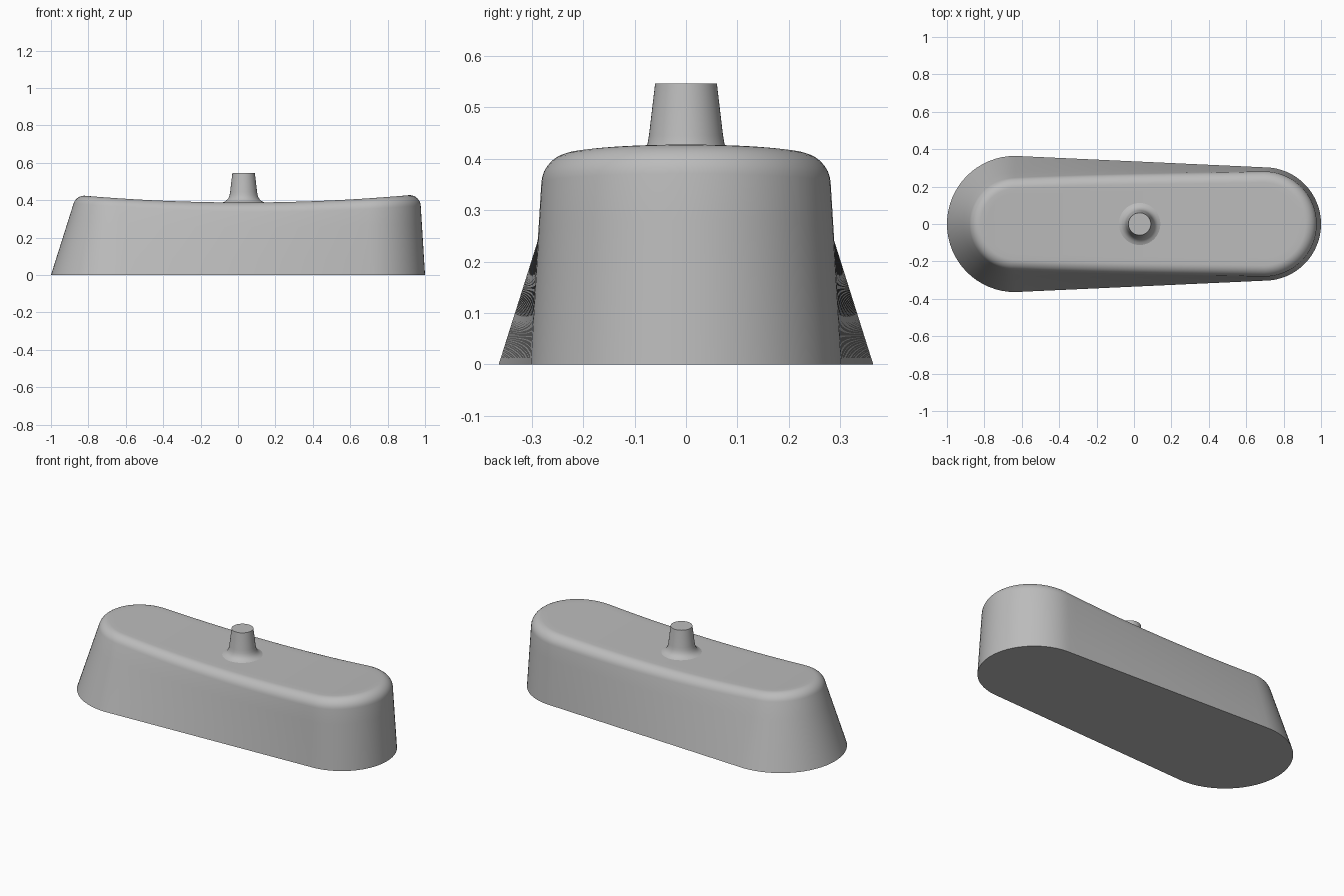
import bpy
import bmesh
from math import pi, sin, cos, atan

cube = bpy.data.objects.get("Cube")
if cube:
    bpy.data.objects.remove(cube)

grey = bpy.data.materials.new("plain grey")
grey.use_nodes = True
grey.diffuse_color = (0.5, 0.5, 0.5, 1)
grey.node_tree.nodes["Principled BSDF"].inputs["Base Color"].default_value = (0.5, 0.5, 0.5, 1)

# Rounded ends: centre x, base radius, inward lean per unit height
LEFT = (-0.636, 0.364, 0.316)
RIGHT = (0.697, 0.303, 0.062)
FILLET = 0.06
POST_X = 0.03


def top(x):
    """Height of the sagging top surface."""
    return 0.388 + 0.05 * (x - POST_X) ** 2


def outline(arc=32, side=24):
    """Stations round the body: spine x, base radius, lean, outward angle."""
    def between(k):
        return [a + (b - a) * k for a, b in zip(LEFT, RIGHT)]
    pts = [(*RIGHT, -pi / 2 + pi * i / arc) for i in range(arc + 1)]
    pts += [(*between(1 - i / side), pi / 2) for i in range(1, side)]
    pts += [(*LEFT, pi / 2 + pi * i / arc) for i in range(arc + 1)]
    pts += [(*between(i / side), -pi / 2) for i in range(1, side)]
    return pts


def section(cx, radius, lean, angle):
    """One wall section: base, wall, rounded rim, then in to the spine."""
    def at(r, z=None):
        x = cx + r * cos(angle)
        return (x, r * sin(angle), top(x) if z is None else z)
    tilt = atan(lean)
    r, zc = radius, 0
    for _ in range(3):
        zc = top(cx + r * cos(angle)) - FILLET
        r = radius - lean * zc - FILLET / cos(tilt)
    rim_r, rim_z = r + FILLET * cos(tilt), zc + FILLET * sin(tilt)
    pts = [at(radius + (rim_r - radius) * k / 4, rim_z * k / 4) for k in range(4)]
    for k in range(9):
        t = tilt + (pi / 2 - tilt) * k / 8
        pts.append(at(r + FILLET * cos(t), zc + FILLET * sin(t)))
    pts += [at(r * k / 6) for k in range(5, -1, -1)]
    return pts


def loft(name, sections, cap_base):
    """Skin a closed loop of sections into one smooth object."""
    bm = bmesh.new()
    cols = [[bm.verts.new(p) for p in s] for s in sections]
    for a, b in zip(cols, cols[1:] + cols[:1]):
        for j in range(len(a) - 1):
            bm.faces.new((a[j], b[j], b[j + 1], a[j + 1]))
    if cap_base:
        bm.faces.new([c[0] for c in reversed(cols)])
    bmesh.ops.remove_doubles(bm, verts=bm.verts, dist=0.0005)
    bmesh.ops.recalc_face_normals(bm, faces=bm.faces)
    mesh = bpy.data.meshes.new(name)
    bm.to_mesh(mesh)
    bm.free()
    obj = bpy.data.objects.new(name, mesh)
    bpy.context.collection.objects.link(obj)
    mesh.materials.append(grey)
    bpy.ops.object.select_all(action='DESELECT')
    obj.select_set(True)
    bpy.context.view_layer.objects.active = obj
    bpy.ops.object.shade_smooth_by_angle(angle=pi / 5)
    return obj


# Body
loft("body", [section(*s) for s in outline()], True)

# Post with a flared foot
profile = [(0.12, 0.385), (0.11, 0.389), (0.098, 0.394), (0.088, 0.402), (0.08, 0.413),
           (0.075, 0.428), (0.072, 0.445), (0.06, 0.546), (0, 0.546)]
angles = [2 * pi * i / 48 for i in range(48)]
loft("post", [[(POST_X + r * cos(a), r * sin(a), z) for r, z in profile] for a in angles], False)
